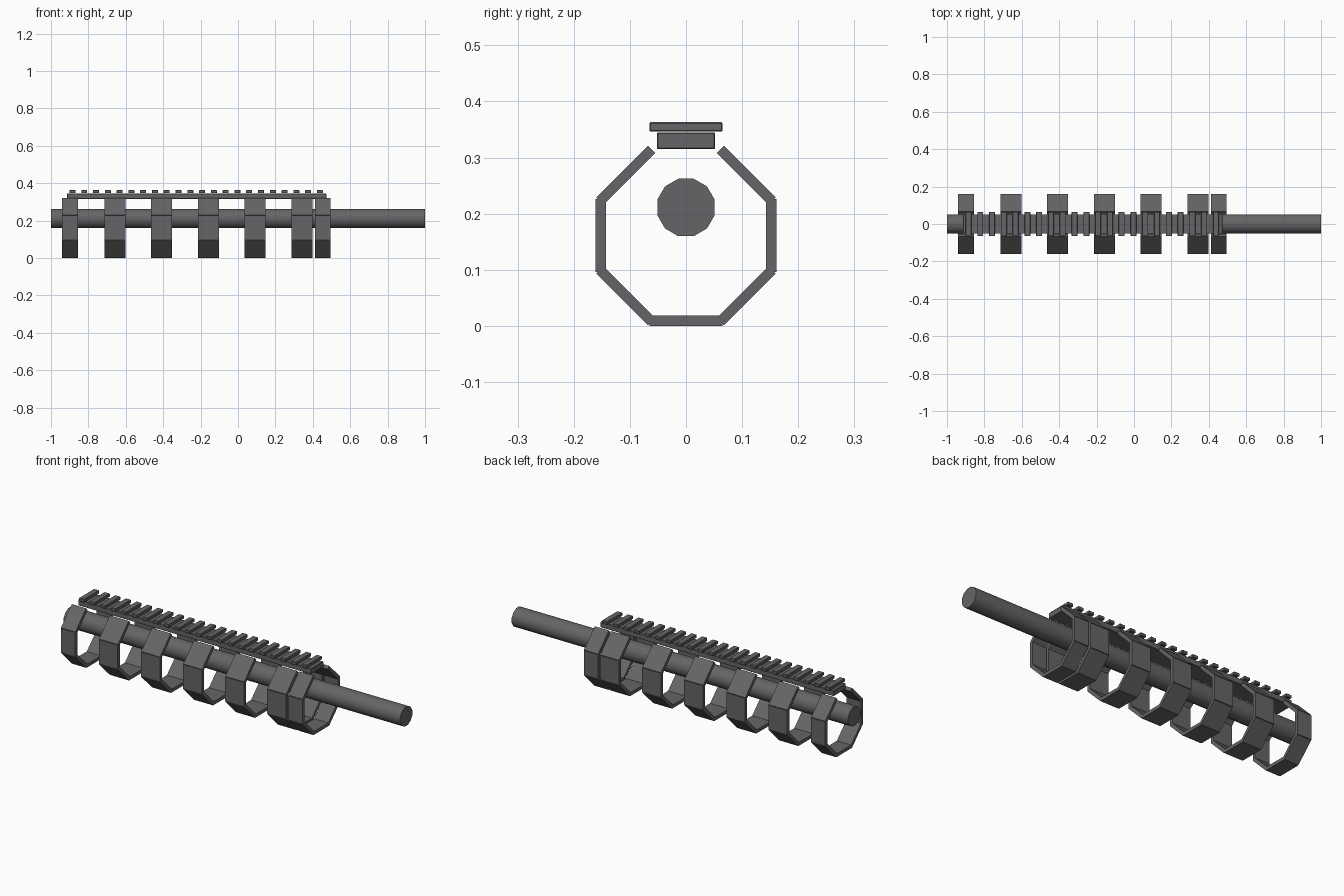
import bpy
import bmesh
import math
from mathutils import Matrix

cube = bpy.data.objects.get("Cube")
if cube:
    bpy.data.objects.remove(cube, do_unlink=True)

metal = bpy.data.materials.new("dark_grey_metal")
metal.use_nodes = True
COLOUR = (0.13, 0.13, 0.135, 1)
metal.diffuse_color = COLOUR
metal.node_tree.nodes["Principled BSDF"].inputs["Base Color"].default_value = COLOUR


def add_box(bm, x0, x1, width, height, place=Matrix()):
    """Box spanning x0..x1, centred in y and z, then moved by place."""
    size = Matrix.Diagonal((x1 - x0, width, height, 1))
    shift = Matrix.Translation(((x0 + x1) / 2, 0, 0))
    bmesh.ops.create_cube(bm, size=1, matrix=place @ shift @ size)


def finish(bm, name, bevel=0):
    mesh = bpy.data.meshes.new(name)
    bm.to_mesh(mesh)
    bm.free()
    mesh.materials.append(metal)
    obj = bpy.data.objects.new(name, mesh)
    bpy.context.collection.objects.link(obj)
    if bevel:
        mod = obj.modifiers.new("soft_edges", "BEVEL")
        mod.width = bevel
        mod.segments = 1
    return obj


# Barrel: twelve-sided rod with flats at top and bottom
bm = bmesh.new()
bmesh.ops.create_cone(
    bm, cap_ends=True, segments=12, radius1=0.053, radius2=0.053, depth=2,
    matrix=Matrix.Translation((0, 0, 0.211)) @ Matrix.Rotation(math.radians(15), 4, "X")
    @ Matrix.Rotation(math.pi / 2, 4, "Y"))
barrel = finish(bm, "barrel")
bpy.context.view_layer.objects.active = barrel
barrel.select_set(True)
bpy.ops.object.shade_smooth_by_angle(angle=math.radians(40))

# Handguard bands: octagons of separate panels, open at the top
CENTRE_Z = 0.161
bands = [(-0.94, -0.855)]
bands += [(-0.714 + 0.25 * i, -0.602 + 0.25 * i) for i in range(5)]
bands += [(0.411, 0.495)]
for number, (x0, x1) in enumerate(bands, 1):
    bm = bmesh.new()
    for step in range(-3, 4):
        place = (Matrix.Translation((0, 0, CENTRE_Z))
                 @ Matrix.Rotation(step * math.pi / 4, 4, "X")
                 @ Matrix.Translation((0, 0, -0.152)))
        add_box(bm, x0, x1, 0.13, 0.018, place)
    finish(bm, f"handguard_band_{number}")

# Rail base
bm = bmesh.new()
add_box(bm, -0.914, 0.472, 0.104, 0.03, Matrix.Translation((0, 0, 0.33)))
finish(bm, "rail_base", 0.002)

# Rail teeth
bm = bmesh.new()
for i in range(22):
    x = -0.885 + 0.063 * i
    add_box(bm, x - 0.016, x + 0.016, 0.13, 0.017, Matrix.Translation((0, 0, 0.3545)))
finish(bm, "rail_teeth", 0.002)
